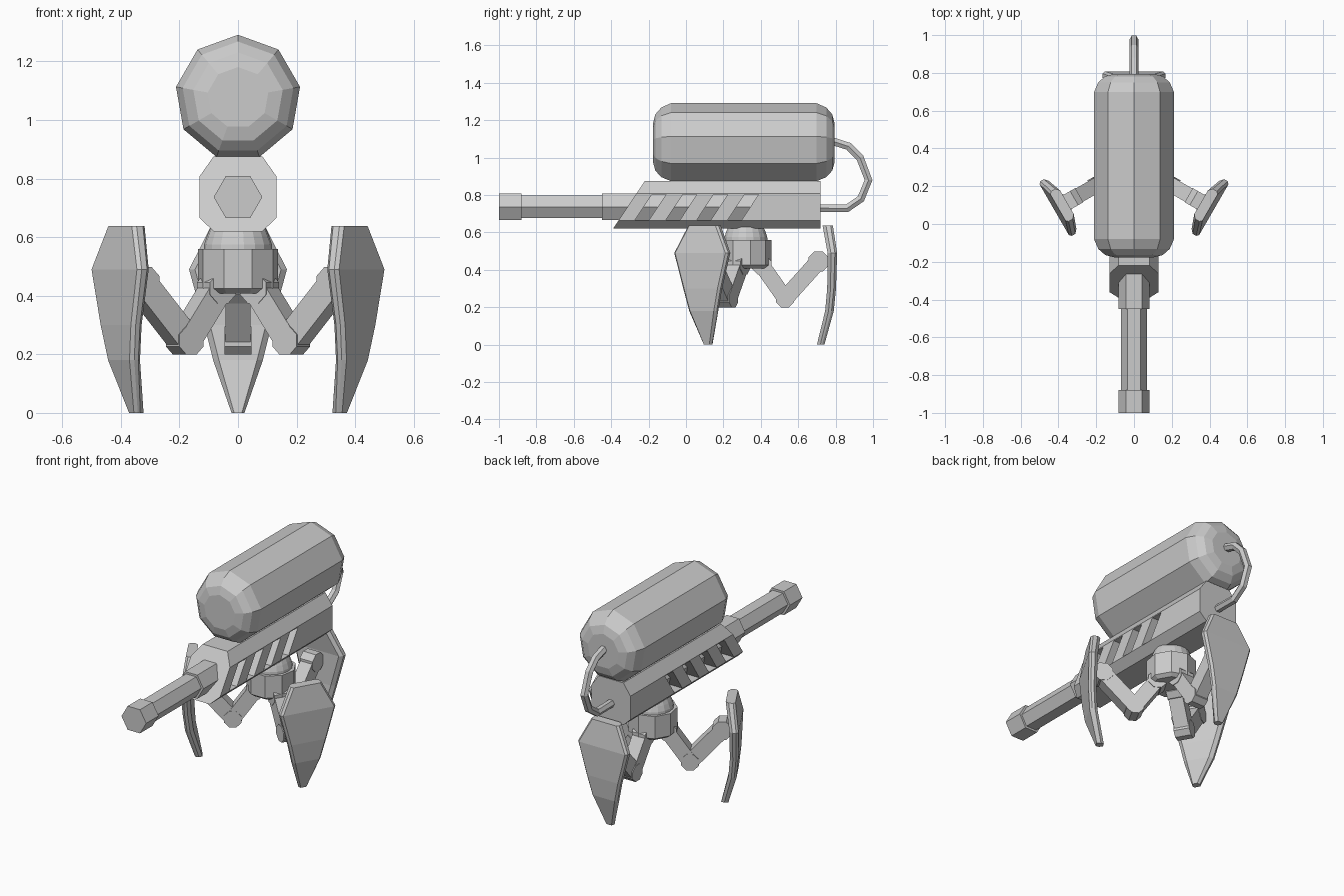
import bpy, math
from mathutils import Vector, Matrix

if "Cube" in bpy.data.objects:
    bpy.data.objects.remove(bpy.data.objects["Cube"])

metal = bpy.data.materials.new("plain_grey")
metal.diffuse_color = (0.6, 0.6, 0.6, 1)
metal.use_nodes = True
metal.node_tree.nodes["Principled BSDF"].inputs["Base Color"].default_value = metal.diffuse_color


def loft(name, rings):
    """Bridge equal-length rings of points and cap both ends."""
    n = len(rings[0])
    verts = [p for r in rings for p in r]
    faces = [(k * n + i, k * n + (i + 1) % n, (k + 1) * n + (i + 1) % n, (k + 1) * n + i)
             for k in range(len(rings) - 1) for i in range(n)]
    faces += [tuple(range(n))[::-1], tuple(range(len(verts) - n, len(verts)))]
    me = bpy.data.meshes.new(name)
    me.from_pydata(verts, [], faces)
    me.materials.append(metal)
    ob = bpy.data.objects.new(name, me)
    bpy.context.collection.objects.link(ob)
    # consistent outward normals
    import bmesh
    bm = bmesh.new()
    bm.from_mesh(me)
    bmesh.ops.recalc_face_normals(bm, faces=bm.faces)
    bm.to_mesh(me)
    bm.free()
    return ob


def lathe(name, profile, sides, axis, center, start=0.0):
    """Turned part: profile is (position along axis, radius)."""
    rings = []
    for pos, r in profile:
        ring = []
        for i in range(sides):
            a = math.radians(start) + i * math.tau / sides
            u, v = r * math.cos(a), r * math.sin(a)
            p = {'x': (pos, u, v), 'y': (u, pos, v), 'z': (u, v, pos)}[axis]
            ring.append(Vector(p) + Vector(center))
        rings.append(ring)
    return loft(name, rings)


# Tank with rounded ends
cap = [(0.0, 0.105), (0.013, 0.155), (0.045, 0.192), (0.097, 0.215)]
tank_profile = [(-0.177 + d, r) for d, r in cap] + [(0.795 - d, r) for d, r in reversed(cap)]
lathe("tank", tank_profile, 9, 'y', (0, 0, 1.076), 90)

# Barrel, with a thick core running inside the body
lathe("barrel", [(-1, 0.083), (-0.88, 0.083), (-0.88, 0.069), (-0.45, 0.069),
                 (-0.45, 0.083), (0.5, 0.083)], 6, 'y', (0, 0, 0.737))

# Body: eight-sided housing with a raked front
half = [(0.083, 0.62), (0.131, 0.665), (0.131, 0.808), (0.083, 0.876)]
section = half + [(-x, z) for x, z in reversed(half)]
body = loft("body", [[(x, -0.39 + (z - 0.62) * 0.667, z) for x, z in section],
                     [(x, 0.72, z) for x, z in section]])

# Slanted vent slots cut through the body
for k in range(4):
    y = -0.272 + 0.165 * k
    outline = [(y, 0.667), (y + 0.075, 0.667), (y + 0.165, 0.803), (y + 0.09, 0.803)]
    cutter = loft("slot_cutter", [[(x, a, z) for a, z in outline] for x in (-0.3, 0.3)])
    cutter.hide_render = True
    cutter.hide_set(True)
    mod = body.modifiers.new("slot", 'BOOLEAN')
    mod.operation = 'DIFFERENCE'
    mod.solver = 'EXACT'
    mod.object = cutter

# Swivel collar and hub
HUB = Vector((0, 0.32, 0))
lathe("collar", [(0.54, 0.118), (0.575, 0.116), (0.605, 0.106), (0.63, 0.095)], 18, 'z', HUB)
lathe("hub", [(0.408, 0.115), (0.425, 0.138), (0.56, 0.138)], 9, 'z', HUB, 90)


# Legs are built pointing along local +y, then turned about the hub
def strut(name, a, b, thick, width):
    a, b = Vector(a), Vector(b)
    d = (b - a).normalized()
    n = Vector((0, -d.z, d.y)) * thick / 2
    w = Vector((width, 0, 0))
    return loft(name, [[p - n - w, p - n + w, p + n + w, p + n - w] for p in (a, b)])


# height, half width, inner radius, outer radius of the armour plate
plate = [(0.0, 0.022, 0.380, 0.420), (0.18, 0.085, 0.424, 0.470),
         (0.30, 0.115, 0.435, 0.482), (0.49, 0.167, 0.437, 0.488),
         (0.638, 0.092, 0.410, 0.465)]


def plate_ring(z, w, r0, r1):
    c = min(0.02, w * 0.4)
    side = [(w - c, r0), (w, r0 + 0.018), (w, r1 - 0.012), (w - c * 0.6, r1)]
    return [(x, r, z) for x, r in side + [(-x, r) for x, r in reversed(side)]]


hip, knee, ankle = (0, 0.085, 0.425), (0, 0.21, 0.247), (0, 0.388, 0.445)
for label, angle in (("back", 0), ("front_left", 120), ("front_right", -120)):
    parts = [
        strut("upper_arm_" + label, hip, knee, 0.085, 0.042),
        strut("lower_arm_" + label, knee, ankle, 0.09, 0.04),
        lathe("hip_" + label, [(-0.045, 0.055), (0.045, 0.055)], 8, 'x', hip, 22.5),
        lathe("knee_" + label, [(-0.046, 0.052), (0.046, 0.052)], 8, 'x', knee, 22.5),
        lathe("ankle_" + label, [(-0.043, 0.058), (0.043, 0.058)], 8, 'x', ankle, 22.5),
        loft("foot_plate_" + label, [plate_ring(*s) for s in plate]),
    ]
    for ob in parts:
        ob.data.transform(Matrix.Translation(HUB) @ Matrix.Rotation(math.radians(angle), 4, 'Z'))

# Hose from the tank to the back of the body
path = [(0.76, 1.095), (0.87, 1.06), (0.93, 1.0), (0.976, 0.88),
        (0.935, 0.78), (0.86, 0.728), (0.70, 0.73)]
cu = bpy.data.curves.new("hose", 'CURVE')
cu.dimensions = '3D'
cu.bevel_depth = 0.024
cu.bevel_resolution = 1
cu.use_fill_caps = True
sp = cu.splines.new('POLY')
sp.points.add(len(path) - 1)
for p, (y, z) in zip(sp.points, path):
    p.co = (0, y, z, 1)
sp.use_smooth = False
cu.materials.append(metal)
bpy.context.collection.objects.link(bpy.data.objects.new("hose", cu))
